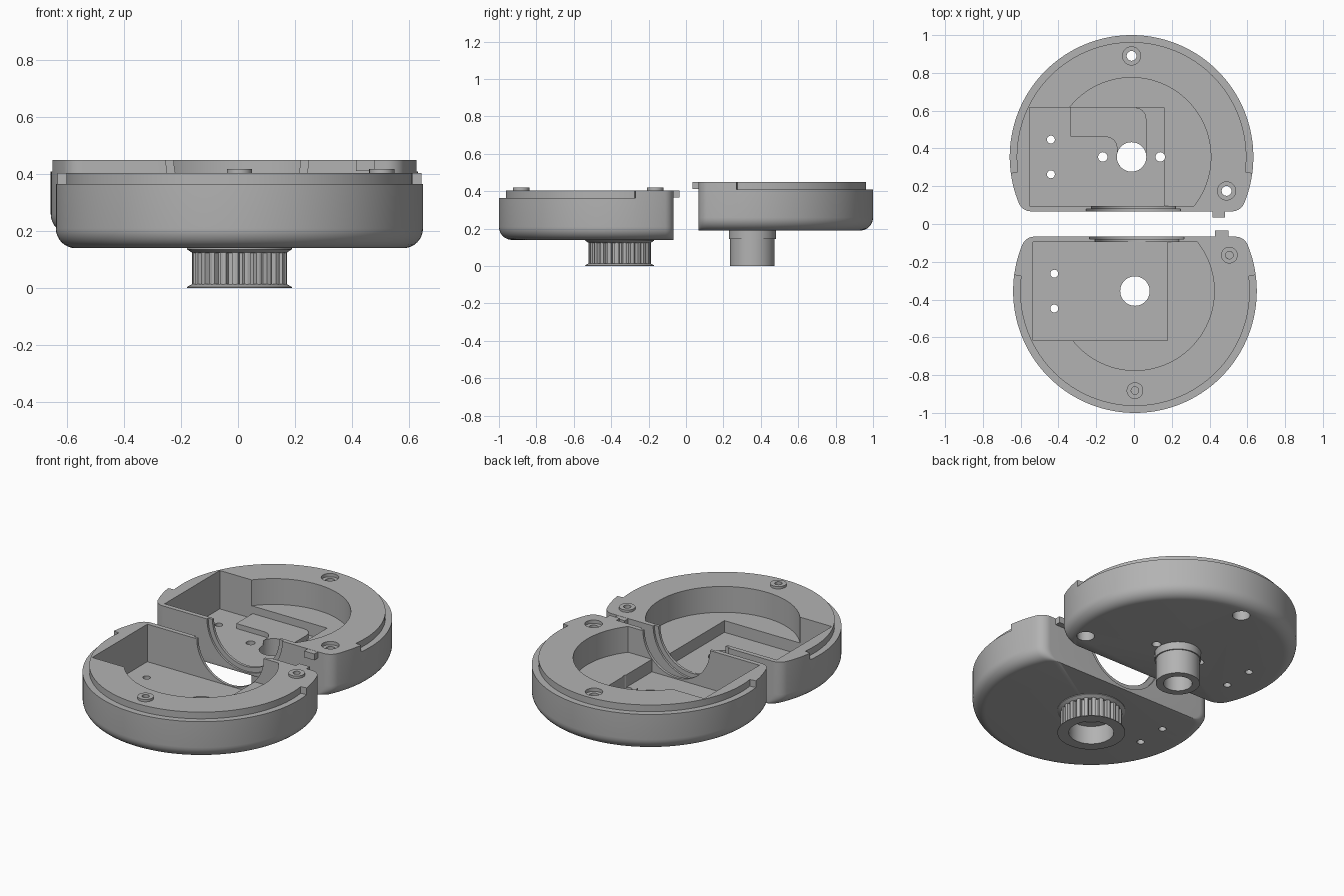
import bpy, bmesh, math
from math import sin, cos, pi

if "Cube" in bpy.data.objects:
    bpy.data.objects.remove(bpy.data.objects["Cube"])

grey = bpy.data.materials.new("plain_grey")
grey.diffuse_color = (0.45, 0.45, 0.45, 1)
grey.use_nodes = True
grey.node_tree.nodes["Principled BSDF"].inputs["Base Color"].default_value = grey.diffuse_color


def finish(bm, name):
    bmesh.ops.recalc_face_normals(bm, faces=bm.faces[:])
    me = bpy.data.meshes.new(name)
    bm.to_mesh(me)
    bm.free()
    me.materials.append(grey)
    ob = bpy.data.objects.new(name, me)
    bpy.context.collection.objects.link(ob)
    return ob


def loft(name, loops, closed=False):
    """Join equal-length loops of 3D points; cap the ends, or close onto the first."""
    bm = bmesh.new()
    rows = [[bm.verts.new(p) for p in loop] for loop in loops]
    n = len(rows[0])
    pairs = list(zip(rows, rows[1:])) + ([(rows[-1], rows[0])] if closed else [])
    for a, b in pairs:
        for i in range(n):
            j = (i + 1) % n
            bm.faces.new((a[i], a[j], b[j], b[i]))
    if not closed:
        bm.faces.new(rows[0])
        bm.faces.new(rows[-1])
    return finish(bm, name)


def prism(name, pts, z0, z1):
    return loft(name, [[(x, y, z) for x, y in pts] for z in (z0, z1)])


def ring(r, n=48, x=0, y=0):
    return [(x + r * cos(2 * pi * i / n), y + r * sin(2 * pi * i / n)) for i in range(n)]


def box(name, x0, x1, y0, y1, z0, z1):
    return prism(name, [(x0, y0), (x1, y0), (x1, y1), (x0, y1)], z0, z1)


def lathe(name, profile, cx, cy, n=64):
    """Spin a closed (radius, height) section."""
    return loft(name, [[(x, y, z) for x, y in ring(r, n, cx, cy)] for r, z in profile], True)


def boolean(ob, tool, op="DIFFERENCE"):
    m = ob.modifiers.new("bool", "BOOLEAN")
    m.object, m.operation, m.solver = tool, op, "EXACT"
    bpy.context.view_layer.objects.active = ob
    bpy.ops.object.modifier_apply(modifier=m.name)
    bpy.data.objects.remove(tool)


def smooth(ob, deg=30):
    bpy.ops.object.select_all(action="DESELECT")
    ob.select_set(True)
    bpy.context.view_layer.objects.active = ob
    bpy.ops.object.shade_smooth_by_angle(angle=math.radians(deg))


R, FLAT, CORNER, FILLET = 0.645, 0.288, 0.07, 0.07


def outline(inset):
    """Disc with one straight side at +y and rounded corners."""
    r = R - inset
    cy = FLAT - CORNER
    cx = math.sqrt((r - CORNER) ** 2 - cy ** 2)
    a = math.atan2(cy, cx)
    pts = []
    for i in range(9):
        t = pi / 2 + (a - pi / 2) * i / 8
        pts.append((cx + CORNER * cos(t), cy + CORNER * sin(t)))
    for i in range(1, 96):
        t = a - (pi + 2 * a) * i / 96
        pts.append((r * cos(t), r * sin(t)))
    for i in range(9):
        t = pi - a + (a - pi / 2) * i / 8
        pts.append((-cx + CORNER * cos(t), cy + CORNER * sin(t)))
    return pts


def half(name, cx, s, z0, top, lip, floor, ledge):
    """Half housing, modelled with the flat side at +y; s=-1 flips it."""
    cy = -s * 0.355

    def P(pts):
        return [(cx + x, cy + s * y) for x, y in pts]

    def cut(pts, a, b):
        boolean(body, prism("cutter", P(pts), a, b))

    # shell with a rounded lower edge
    loops = []
    for i in range(9):
        t = pi / 2 * i / 8
        loops.append([(x, y, z0 + FILLET * (1 - cos(t))) for x, y in P(outline(FILLET * (1 - sin(t))))])
    loops.append([(x, y, top) for x, y in P(outline(0))])
    body = loft(name, loops)

    # step outside the raised lip
    a0 = math.asin(0.085 / R)
    arc = [a0 - (pi + 2 * a0) * i / 96 for i in range(97)]
    strip = [(0.7 * cos(t), 0.7 * sin(t)) for t in arc]
    strip += [(0.608 * cos(t), 0.608 * sin(t)) for t in reversed(arc)]
    cut(strip, lip, top + 0.1)

    # round well, then the deeper rectangular pocket
    a1 = math.asin(0.26 / 0.42)
    well = [a1 - (pi + 2 * a1) * i / 72 for i in range(73)]
    cut([(0.42 * cos(t), 0.42 * sin(t)) for t in well], ledge, top + 0.1)
    cut([(-0.54, -0.262), (0.172, -0.262), (0.172, 0.26), (-0.54, 0.26)], floor, top + 0.1)

    # shaft arch through the straight wall, with a stepped rim
    for r, y0 in ((0.222, 0.24), (0.25, 0.276)):
        pts = [(x, z) for x, z in ring(r, 64, cx + 0.01, top)]
        boolean(body, loft("cutter", [[(x, cy + s * y, z) for x, z in pts] for y in (y0, 0.35)]))

    # shaft hole and the pair of fixing holes
    cut(ring(0.078), z0 - 0.1, top)
    for y in (0.092, -0.092):
        cut(ring(0.021, 24, -0.427, y), z0 - 0.1, top)
    return body, P, cut


# front housing
front, P, cut = half("front_housing", 0.005, 1, 0.14, 0.405, 0.365, 0.18, 0.25)
for i, (x, y) in enumerate(((0, -0.527), (0.5, 0.19))):
    cut(ring(0.02, 24, x, y), 0.27, 0.5)
    (bx, by), = P([(x, y)])
    smooth(lathe("screw_boss_%d" % (i + 1),
                 [(0.02, 0.40), (0.044, 0.40), (0.044, 0.419), (0.02, 0.419)], bx, by, 32))
smooth(front)
box("front_tab", 0.43, 0.5, -0.08, -0.034, 0.366, 0.404)

# back housing with screw holes countersunk from below
back, P, cut = half("back_housing", -0.013, -1, 0.19, 0.45, 0.41, 0.22, 0.295)
for x, y in ((0, -0.535), (0.503, 0.18)):
    cut(ring(0.026, 24, x, y), 0.1, 0.5)
    cut(ring(0.048, 32, x, y), 0.1, 0.3)
    cut(ring(0.048, 32, x, y), 0.43, 0.5)
for x in (-0.152, 0.152):
    cut(ring(0.025, 24, x, 0), 0.1, 0.4)
smooth(back)
box("back_tab", 0.415, 0.482, 0.034, 0.08, 0.411, 0.449)

# raised pad on the back pocket floor
pad = [(-0.335, 0.617), (-0.335, 0.462), (-0.15, 0.462)]
pad += [(-0.15 + 0.06 * sin(t), 0.402 + 0.06 * cos(t)) for t in (0.4, 0.8, 1.2, 1.57)]
pad += [(-0.09, 0.36), (0.065, 0.36)]
pad += [(0.005 + 0.06 * cos(t), 0.557 + 0.06 * sin(t)) for t in (0, 0.4, 0.8, 1.2, 1.57)]
pad_ob = prism("pocket_pad", pad, 0.215, 0.25)
boolean(pad_ob, prism("cutter", ring(0.078, 48, -0.013, 0.355), 0.1, 0.4))

# smooth hub with collar under the back housing
smooth(lathe("back_hub", [(0.078, 0), (0.119, 0), (0.119, 0.145), (0.126, 0.145),
                          (0.126, 0.195), (0.078, 0.195)], -0.013, 0.355))

# toothed pulley under the front housing
GX, GY, TEETH = 0.005, -0.355, 24
teeth = []
for i in range(TEETH):
    for f, r in ((0.0, 0.146), (0.3, 0.146), (0.4, 0.166), (0.65, 0.168), (0.9, 0.166)):
        t = 2 * pi * (i + f) / TEETH
        teeth.append((GX + r * cos(t), GY + r * sin(t)))
gear = prism("pulley_teeth", teeth, 0.008, 0.132)
boolean(gear, prism("cutter", ring(0.124, 64, GX, GY), -0.1, 0.3))
smooth(gear, 20)
smooth(lathe("pulley_lower_flange", [(0.122, 0), (0.184, 0), (0.184, 0.004), (0.166, 0.014),
                                     (0.122, 0.014)], GX, GY))
smooth(lathe("pulley_upper_flange", [(0.078, 0.11), (0.14, 0.11), (0.14, 0.124), (0.166, 0.124),
                                     (0.184, 0.136), (0.184, 0.143), (0.078, 0.143)], GX, GY))
